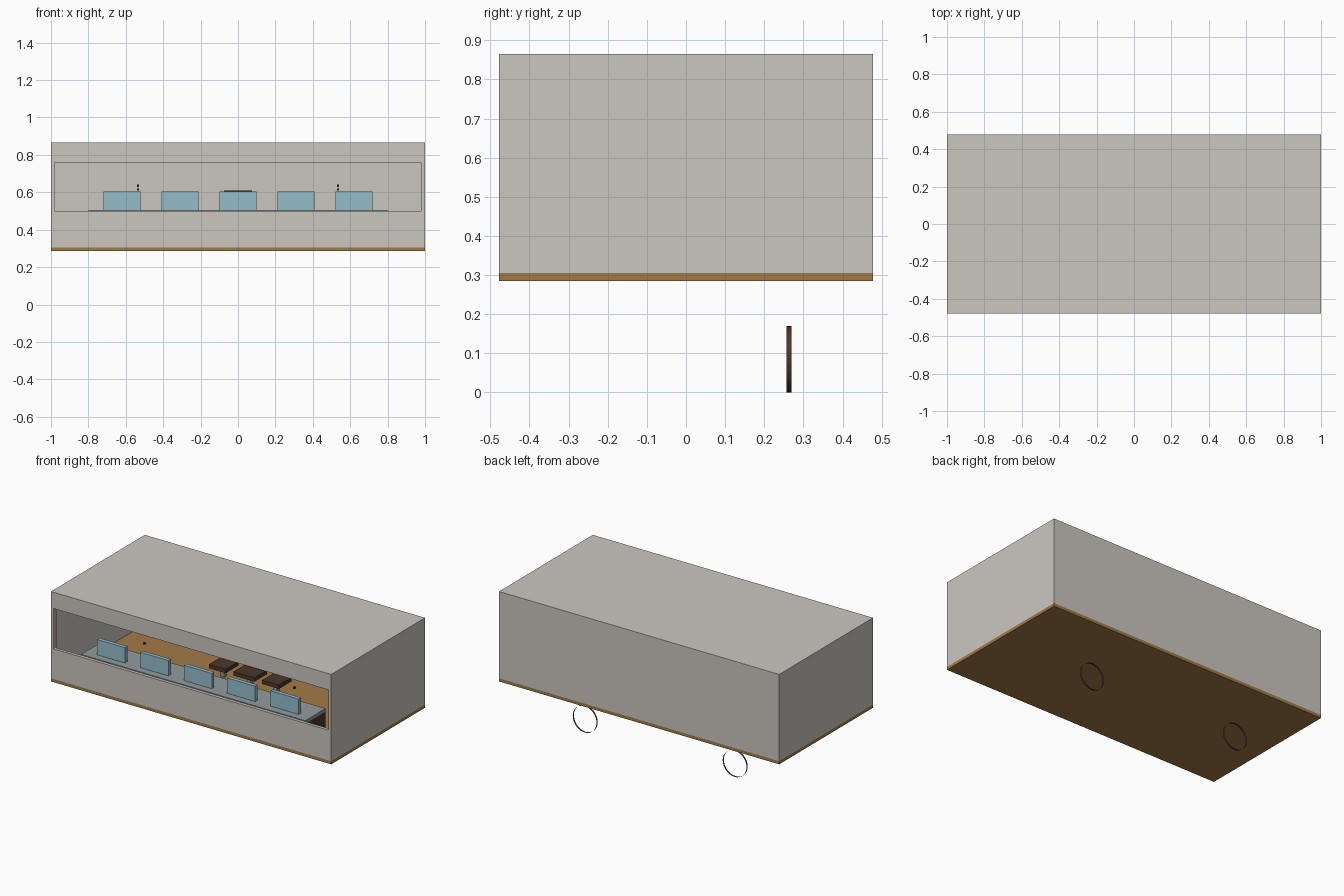
import bpy
from math import pi

old = bpy.data.objects.get("Cube")
if old:
    bpy.data.objects.remove(old, do_unlink=True)


def material(name, rgb):
    m = bpy.data.materials.new(name)
    m.use_nodes = True
    m.diffuse_color = (*rgb, 1)
    m.node_tree.nodes["Principled BSDF"].inputs["Base Color"].default_value = (*rgb, 1)
    return m


WALL = material("warm grey", (0.60, 0.57, 0.53))
WOOD = material("wood brown", (0.36, 0.195, 0.065))
DARK = material("dark brown", (0.07, 0.036, 0.024))
STEEL = material("blue grey", (0.29, 0.33, 0.34))
SCREEN = material("pale blue", (0.30, 0.51, 0.60))


def box(name, x, y, z, mat, bevel=0):
    """Box from (min, max) ranges on each axis."""
    ranges = (x, y, z)
    bpy.ops.mesh.primitive_cube_add(size=1, location=[(a + b) / 2 for a, b in ranges])
    ob = bpy.context.object
    ob.name = name
    ob.scale = [b - a for a, b in ranges]
    bpy.ops.object.transform_apply(location=False, rotation=False, scale=True)
    ob.data.materials.append(mat)
    return ob


def cut(target, cutter):
    mod = target.modifiers.new("cut", 'BOOLEAN')
    mod.operation = 'DIFFERENCE'
    mod.solver = 'EXACT'
    mod.object = cutter
    bpy.context.view_layer.objects.active = target
    bpy.ops.object.modifier_apply(modifier=mod.name)
    bpy.data.objects.remove(cutter, do_unlink=True)


# Hollow shell with a long front opening
shell = box("shell", (-1, 1), (-0.478, 0.478), (0.305, 0.865), WALL)
cut(shell, box("room_cutter", (-0.98, 0.98), (-0.458, 0.458), (0.2, 0.845), WALL))
opening = box("opening_cutter", (-0.982, 0.979), (-0.6, -0.45), (0.5, 0.76), WALL)
cut(shell, opening)

# Floor slab
box("floor", (-1, 1), (-0.478, 0.478), (0.285, 0.305), WOOD)

# Counter under the opening, on end panels
box("counter_top", (-0.8, 0.8), (-0.457, -0.25), (0.485, 0.505), STEEL)
for side, name in ((-1, "right"), (1, "left")):
    xs = sorted((side * 0.775, side * 0.8))
    box(f"counter_end_{name}", xs, (-0.457, -0.25), (0.305, 0.485), DARK)

# Row of screens
for i in range(5):
    x = (i - 2) * 0.31
    box(f"screen_{i + 1}", (x - 0.1, x + 0.1), (-0.41, -0.385), (0.506, 0.605), SCREEN)

# Seats: a tall one in the middle, a low one on each side
for x, w, name in ((-0.19, 0.06, "right"), (0, 0.075, "middle"), (0.19, 0.06, "left")):
    box(f"seat_{name}", (x - w, x + w), (0.06, 0.19), (0.365, 0.39), DARK)
    box(f"seat_post_{name}", (x - 0.012, x + 0.012), (0.11, 0.135), (0.305, 0.365), STEEL)
box("seat_back", (-0.075, 0.075), (0.17, 0.19), (0.39, 0.61), DARK)

# Small knobs in a column, and open hoops below the floor
for side, name in ((-1, "right"), (1, "left")):
    x = side * 0.535
    for j, z in enumerate((0.486, 0.545, 0.615, 0.635)):
        box(f"knob_{name}_{j + 1}", (x - 0.006, x + 0.006), (-0.196, -0.184),
            (z - 0.006, z + 0.006), DARK)
    bpy.ops.mesh.primitive_cylinder_add(vertices=32, radius=0.085, depth=0.012,
                                        end_fill_type='NOTHING',
                                        location=(x, 0.263, 0.085), rotation=(pi / 2, 0, 0))
    hoop = bpy.context.object
    hoop.name = f"hoop_{name}"
    hoop.data.materials.append(DARK)
    bpy.ops.object.shade_smooth_by_angle()
